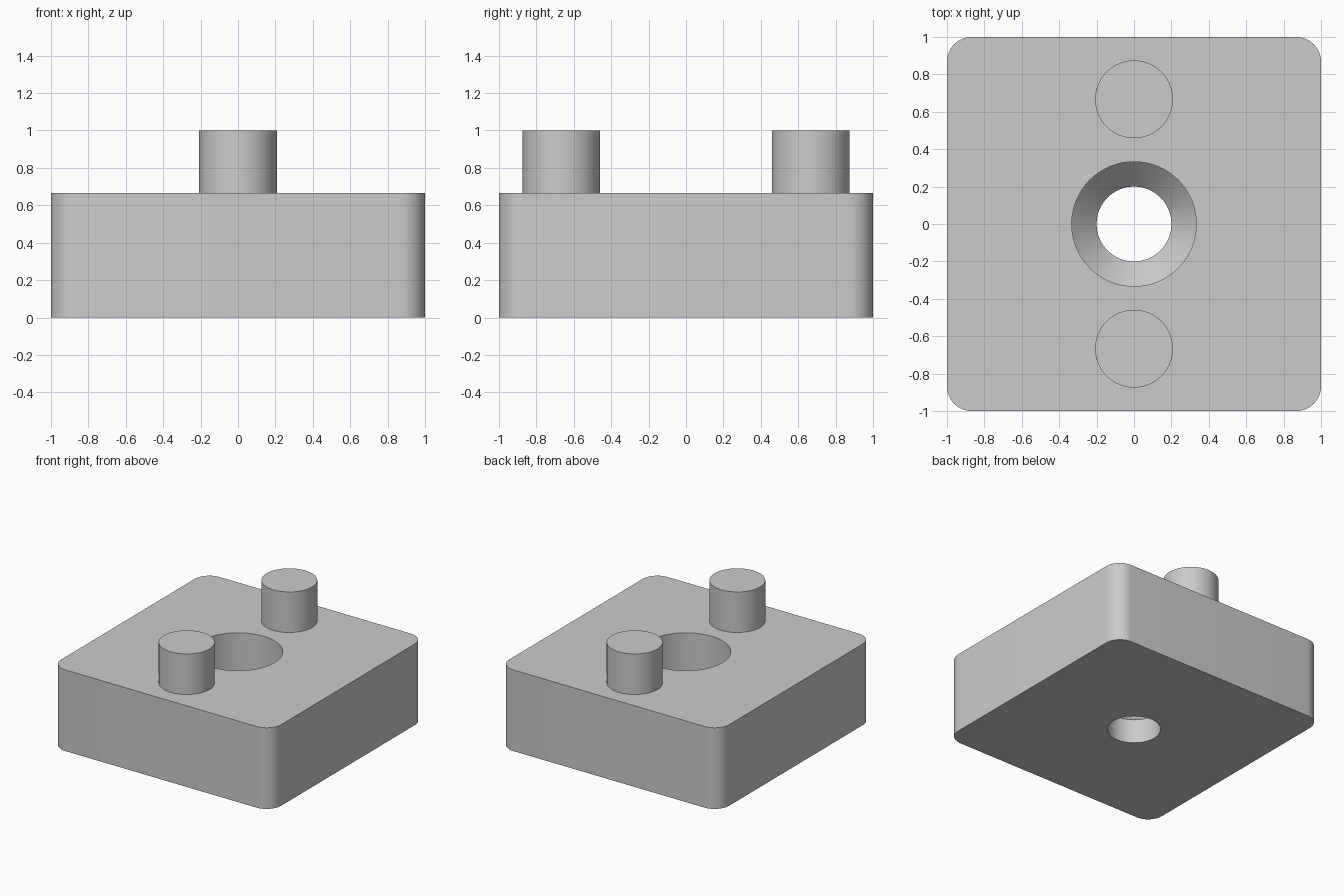
import bpy
import bmesh
import math
from mathutils import Matrix

cube = bpy.data.objects.get("Cube")
if cube:
    bpy.data.objects.remove(cube, do_unlink=True)

TOP = 2 / 3          # height of the block
SEGMENTS = 64

grey = bpy.data.materials.new("plain grey")
grey.use_nodes = True
colour = (0.6, 0.6, 0.6, 1)
grey.diffuse_color = colour
grey.node_tree.nodes["Principled BSDF"].inputs["Base Color"].default_value = colour


def add_object(name, bm):
    bmesh.ops.recalc_face_normals(bm, faces=bm.faces)
    mesh = bpy.data.meshes.new(name)
    bm.to_mesh(mesh)
    bm.free()
    mesh.materials.append(grey)
    obj = bpy.data.objects.new(name, mesh)
    bpy.context.collection.objects.link(obj)
    return obj


def lathe(name, profile):
    """Solid of revolution about z from (radius, height) points, with flat caps."""
    bm = bmesh.new()
    rings = [[bm.verts.new((r * math.cos(a), r * math.sin(a), z))
              for a in (math.tau * i / SEGMENTS for i in range(SEGMENTS))]
             for r, z in profile]
    for low, high in zip(rings, rings[1:]):
        for i in range(SEGMENTS):
            j = (i + 1) % SEGMENTS
            bm.faces.new((low[i], low[j], high[j], high[i]))
    bm.faces.new(rings[0])
    bm.faces.new(rings[-1])
    return add_object(name, bm)


def shade(obj):
    bpy.ops.object.select_all(action="DESELECT")
    obj.select_set(True)
    bpy.context.view_layer.objects.active = obj
    bpy.ops.object.shade_smooth_by_angle(angle=math.radians(30))


# Block with rounded vertical corners
bm = bmesh.new()
bmesh.ops.create_cube(bm, size=2, matrix=Matrix.Translation((0, 0, TOP / 2))
                      @ Matrix.Diagonal((1, 1, TOP / 2, 1)))
corners = [e for e in bm.edges if abs(e.verts[0].co.z - e.verts[1].co.z) > 0.1]
bmesh.ops.bevel(bm, geom=corners, offset=0.133, segments=12, profile=0.5,
                affect="EDGES")
block = add_object("block", bm)

# Screw hole: narrow bore, conical seat, wide bore
cutter = lathe("hole_cutter", [(0.2, -0.1), (0.2, 0.2), (0.333, 0.333),
                               (0.333, TOP + 0.1)])
cutter.hide_render = True
cut = block.modifiers.new("screw hole", "BOOLEAN")
cut.operation = "DIFFERENCE"
cut.solver = "EXACT"
cut.object = cutter
bpy.context.view_layer.objects.active = block
bpy.ops.object.modifier_apply(modifier=cut.name)
bpy.data.objects.remove(cutter, do_unlink=True)
shade(block)

# Two pegs on the top face
for name, side in (("front_peg", -1), ("back_peg", 1)):
    peg = lathe(name, [(0.208, TOP), (0.208, 1)])
    peg.location.y = side * TOP
    shade(peg)
